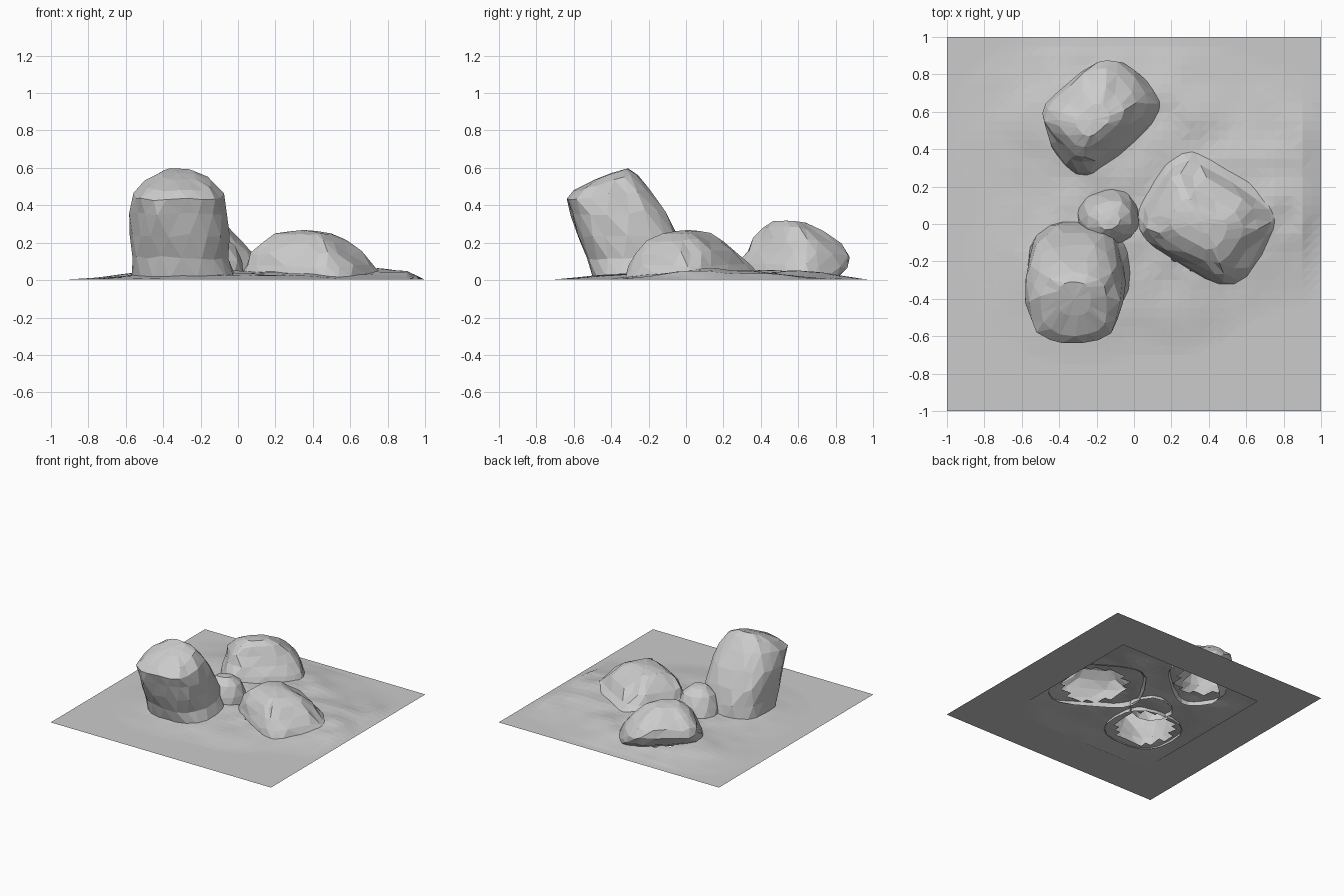
import bpy, bmesh, math, random
from mathutils import Matrix, Vector, noise

if "Cube" in bpy.data.objects:
    bpy.data.objects.remove(bpy.data.objects["Cube"])

random.seed(4)


def finish(bm, name):
    mesh = bpy.data.meshes.new(name)
    bm.normal_update()
    bm.to_mesh(mesh)
    bm.free()
    obj = bpy.data.objects.new(name, mesh)
    bpy.context.collection.objects.link(obj)
    return obj


def rock(name, centre, angle, levels, power=2.8, sides=18, jitter=0.011):
    """Loft tilted rounded-box rings: (front y, front z, back y, back z, centre x, half width)."""
    bm = bmesh.new()
    place = Matrix.Translation((*centre, 0)) @ Matrix.Rotation(math.radians(angle), 4, 'Z')
    rings = []
    for k, (y0, z0, y1, z1, cx, hx) in enumerate(levels):
        ring = []
        wobble = jitter * min(1, hx / 0.22) ** 2
        for i in range(sides):
            a = 2 * math.pi * (i + 0.5 * (k % 2)) / sides
            c, s = math.cos(a), math.sin(a)
            u = math.copysign(abs(c) ** (2 / power), c)
            v = math.copysign(abs(s) ** (2 / power), s)
            t = (v + 1) / 2
            p = Vector((cx + hx * u, y0 + (y1 - y0) * t, z0 + (z1 - z0) * t))
            if k:
                p += Vector([random.uniform(-wobble, wobble) for _ in range(3)])
            ring.append(bm.verts.new(place @ p))
        rings.append(ring)
    for k, (lo, hi) in enumerate(zip(rings, rings[1:])):
        for i in range(sides):
            j = (i + 1) % sides
            if k % 2 == 0:
                bm.faces.new((lo[i], lo[j], hi[i]))
                bm.faces.new((lo[j], hi[j], hi[i]))
            else:
                bm.faces.new((lo[i], lo[j], hi[j]))
                bm.faces.new((lo[i], hi[j], hi[i]))
    # crown
    top = bm.verts.new(sum((v.co for v in rings[-1]), Vector()) / sides + Vector((0, 0, 0.006)))
    for i in range(sides):
        bm.faces.new((rings[-1][i], rings[-1][(i + 1) % sides], top))
    return finish(bm, name)


# Tall boulder leaning towards the front
rock("tall_leaning_rock", (-0.31, 0), 0, [
    (-0.50, 0.01, 0.02, 0.01, 0.02, 0.28),
    (-0.53, 0.12, 0.00, 0.12, 0.00, 0.26),
    (-0.575, 0.24, -0.04, 0.24, -0.005, 0.26),
    (-0.62, 0.35, -0.11, 0.37, -0.01, 0.255),
    (-0.645, 0.43, -0.20, 0.49, -0.01, 0.235),
    (-0.60, 0.475, -0.26, 0.565, -0.01, 0.18),
    (-0.49, 0.535, -0.31, 0.597, -0.01, 0.09)], 2.6)

# Back boulder with an undercut on its rear left side
rock("back_rock", (-0.20, 0.58), 41, [
    (-0.25, 0.01, 0.10, 0.01, 0.01, 0.32),
    (-0.23, 0.08, 0.19, 0.07, 0.01, 0.30),
    (-0.19, 0.15, 0.24, 0.13, 0.01, 0.27),
    (-0.15, 0.22, 0.22, 0.19, -0.01, 0.23),
    (-0.11, 0.28, 0.15, 0.25, -0.02, 0.17),
    (-0.07, 0.317, 0.06, 0.305, -0.03, 0.09)], 3.2)

# Low wide boulder on the right
rock("right_rock", (0.38, 0), -31, [
    (-0.26, 0.01, 0.33, 0.03, -0.01, 0.36),
    (-0.25, 0.07, 0.27, 0.08, 0.00, 0.32),
    (-0.22, 0.14, 0.21, 0.15, -0.01, 0.275),
    (-0.18, 0.20, 0.14, 0.21, -0.02, 0.22),
    (-0.12, 0.245, 0.08, 0.25, -0.03, 0.15),
    (-0.05, 0.262, 0.04, 0.262, -0.03, 0.07)], 3.6)

# Small stone tucked behind the tall boulder
rock("small_rock", (-0.14, 0.04), 20, [
    (-0.16, 0.01, 0.15, 0.01, 0.00, 0.17),
    (-0.15, 0.10, 0.12, 0.10, 0.00, 0.155),
    (-0.12, 0.18, 0.08, 0.18, 0.00, 0.12),
    (-0.07, 0.235, 0.03, 0.225, 0.00, 0.06)], 2.4, 10)


def ground_height(x, y):
    mounds = [(-0.25, 0.55, 0.46, 0.33, 0.055), (-0.3, -0.2, 0.37, 0.36, 0.055),
              (0.38, 0.05, 0.40, 0.34, 0.06), (0.85, 0.20, 0.28, 0.38, 0.055),
              (0.25, 0.55, 0.35, 0.30, 0.03), (0.25, -0.45, 0.24, 0.19, 0.02)]
    h = sum(a * math.exp(-((x - cx) / sx) ** 2 - ((y - cy) / sy) ** 2)
            for cx, cy, sx, sy, a in mounds)
    h = min(h, 0.05 + 0.2 * max(0, h - 0.05)) - 0.005
    h *= 1 + 0.4 * noise.noise(Vector((x * 6, y * 6, 1.7)))
    edge = min(1, (1 - abs(x)) / 0.1, (1 - abs(y)) / 0.1)
    return 0.002 + max(0, h) * max(0, edge)


# Uneven ground sheet, open beneath the three large rocks
bm = bmesh.new()
bmesh.ops.create_grid(bm, x_segments=40, y_segments=40, size=1)
for v in bm.verts:
    v.co.z = ground_height(v.co.x, v.co.y)
hollows = [((-0.31, -0.24), 0.22), ((-0.2, 0.55), 0.18), ((0.38, 0.0), 0.24)]
inside = [f for f in bm.faces
          if any((f.calc_center_median().xy - Vector(c)).length < r for c, r in hollows)]
bmesh.ops.delete(bm, geom=inside, context='FACES')
bmesh.ops.triangulate(bm, faces=bm.faces)
finish(bm, "ground")

# Flat border under the ground with a square opening
bm = bmesh.new()
corners = [(-1, -1), (1, -1), (1, 1), (-1, 1)]
outer = [bm.verts.new((x, y, 0)) for x, y in corners]
inner = [bm.verts.new((0.66 * x, 0.66 * y, 0)) for x, y in corners]
for i in range(4):
    j = (i + 1) % 4
    bm.faces.new((outer[i], outer[j], inner[j], inner[i]))
finish(bm, "base_border")
